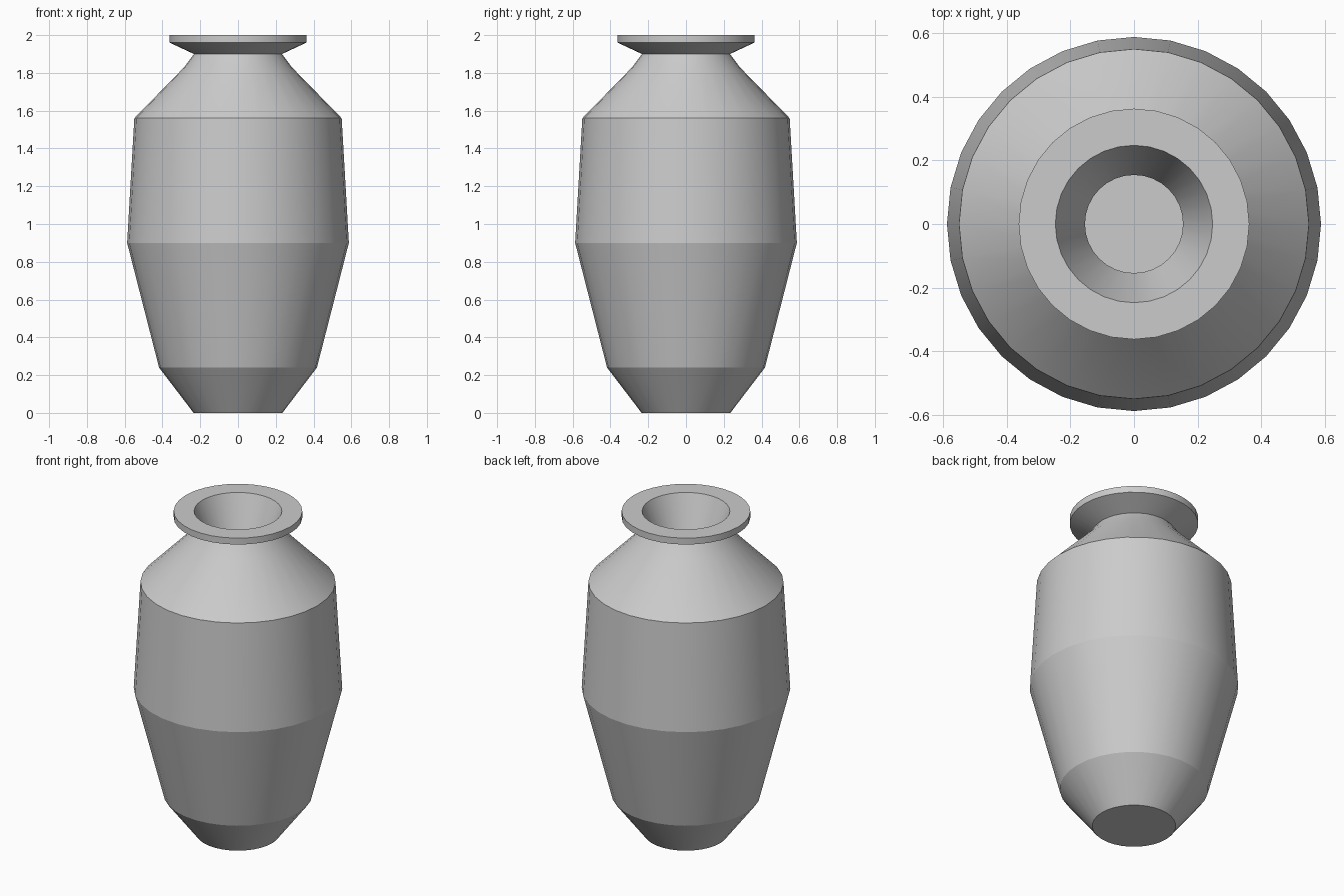
import bpy, bmesh, math

if "Cube" in bpy.data.objects:
    bpy.data.objects.remove(bpy.data.objects["Cube"])

SIDES = 32

# Profile (radius, height): outside from base up to the lip, then back down inside
profile = [
    (0.235, 0.0), (0.418, 0.24), (0.587, 0.90), (0.549, 1.56),
    (0.285, 1.83), (0.233, 1.90), (0.362, 1.96), (0.362, 2.0),
    (0.247, 2.0), (0.154, 1.76),
    (0.47, 1.50), (0.51, 0.90), (0.35, 0.27), (0.20, 0.08),
]


def lathe(name, points, sides):
    bm = bmesh.new()
    rings = []
    for r, z in points:
        rings.append([bm.verts.new((r * math.cos(2 * math.pi * i / sides),
                                    r * math.sin(2 * math.pi * i / sides), z))
                      for i in range(sides)])
    for low, high in zip(rings, rings[1:]):
        for i in range(sides):
            j = (i + 1) % sides
            bm.faces.new((low[i], low[j], high[j], high[i]))
    # Underside and inner floor
    bm.faces.new(rings[0][::-1])
    bm.faces.new(rings[-1])
    bmesh.ops.recalc_face_normals(bm, faces=bm.faces[:])
    mesh = bpy.data.meshes.new(name)
    bm.to_mesh(mesh)
    bm.free()
    obj = bpy.data.objects.new(name, mesh)
    bpy.context.collection.objects.link(obj)
    return obj


# Vase, smooth around but crisp at each profile break
vase = lathe("vase", profile, SIDES)
bpy.context.view_layer.objects.active = vase
vase.select_set(True)
bpy.ops.object.shade_smooth_by_angle(angle=math.radians(14))
